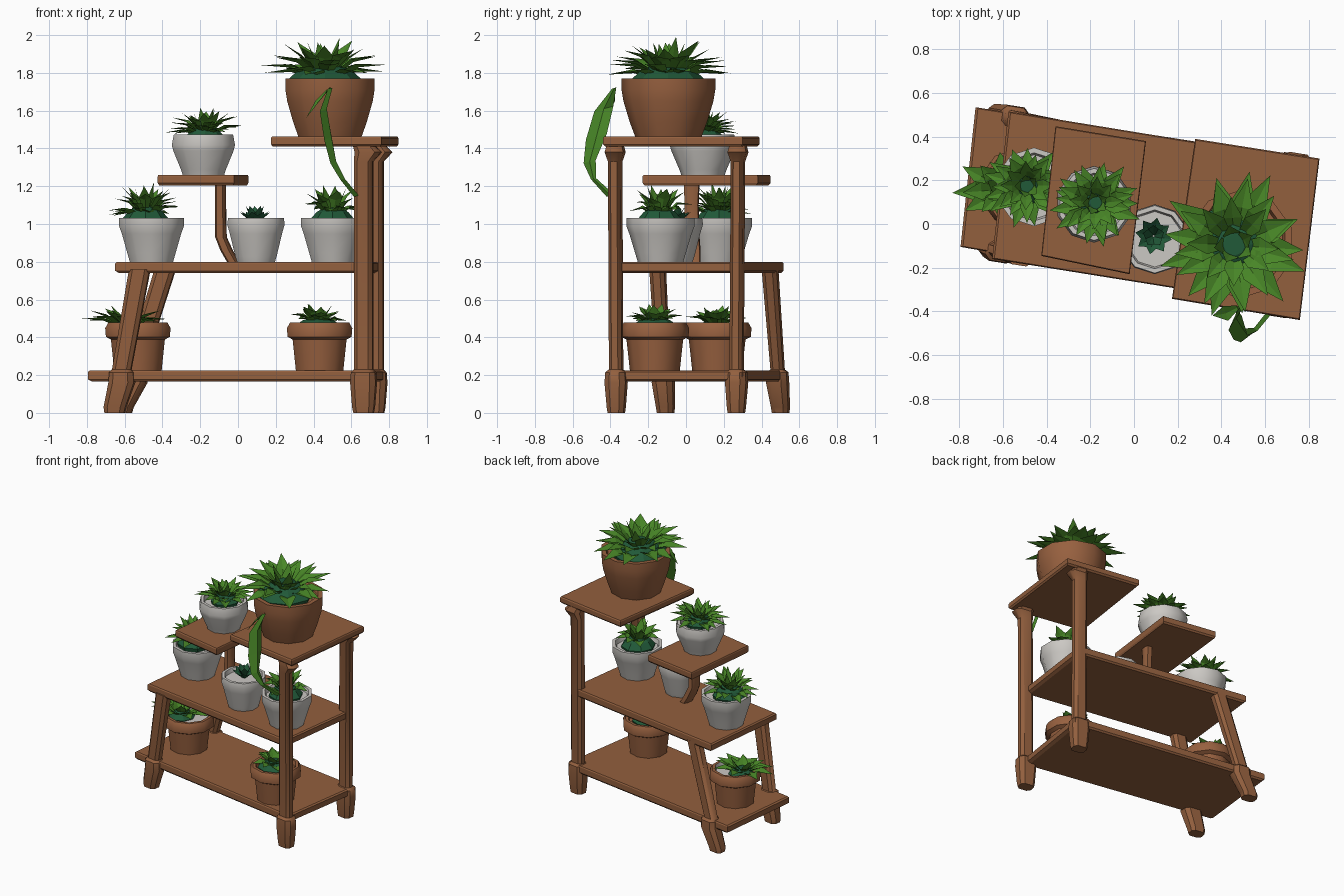
import bpy, bmesh, math, random
from mathutils import Vector

if "Cube" in bpy.data.objects:
    bpy.data.objects.remove(bpy.data.objects["Cube"])

random.seed(4)
YAW = math.radians(-9)          # the whole stand is turned slightly


def material(name, rgb):
    m = bpy.data.materials.new(name)
    m.diffuse_color = (*rgb, 1)
    m.use_nodes = True
    m.node_tree.nodes["Principled BSDF"].inputs["Base Color"].default_value = m.diffuse_color
    return m


WOOD = material("warm wood", (0.29, 0.115, 0.048))
CLAY = material("terracotta", (0.31, 0.118, 0.05))
WHITE = material("white ceramic", (0.60, 0.58, 0.55))
LEAF = material("leaf green", (0.065, 0.24, 0.02))
DARK = material("dark green", (0.015, 0.10, 0.04))


def finish(name, bm, mats, smooth=None, solid=True):
    if solid:
        bmesh.ops.recalc_face_normals(bm, faces=bm.faces)
    me = bpy.data.meshes.new(name)
    bm.to_mesh(me)
    bm.free()
    ob = bpy.data.objects.new(name, me)
    bpy.context.collection.objects.link(ob)
    for m in mats:
        me.materials.append(m)
    if smooth:
        bpy.ops.object.select_all(action='DESELECT')
        ob.select_set(True)
        bpy.context.view_layer.objects.active = ob
        bpy.ops.object.shade_smooth_by_angle(angle=math.radians(smooth))
    return ob


def loft(bm, rings, caps=True):
    """Skin a list of equal-length closed rings of points."""
    vs = [[bm.verts.new(p) for p in r] for r in rings]
    n = len(vs[0])
    for a, b in zip(vs, vs[1:]):
        for i in range(n):
            bm.faces.new((a[i], a[(i + 1) % n], b[(i + 1) % n], b[i]))
    if caps:
        bm.faces.new(vs[0][::-1])
        bm.faces.new(vs[-1])


def shelf(name, corners, z0, z1):
    bm = bmesh.new()
    c = sum((Vector(p) for p in corners), Vector((0, 0))) / 4
    rings = []
    for z, k in ((z0, 0.97), (z0 + 0.012, 1), (z1 - 0.008, 1), (z1, 0.985)):
        rings.append([(*(c + (Vector(p) - c) * k), z) for p in corners])
    loft(bm, rings)
    finish(name, bm, [WOOD])


def post(name, path):
    """Chamfered post: path entries are x, y, z, half width, half depth."""
    bm = bmesh.new()
    outline = ((1, .5), (.6, 1), (-.6, 1), (-1, .5), (-1, -.5), (-.6, -1), (.6, -1), (1, -.5))
    rings = []
    for x, y, z, w, d in path:
        rings.append([(x + u * w * math.cos(YAW) - v * d * math.sin(YAW),
                       y + u * w * math.sin(YAW) + v * d * math.cos(YAW), z) for u, v in outline])
    loft(bm, rings)
    finish(name, bm, [WOOD], 40)


def pot(name, x, y, z, profile, mat, inner=None):
    """Ten-sided pot; the profile is (radius, height), then a rim and a filled inside."""
    bm = bmesh.new()
    r, h = profile[-1]
    prof = list(profile) + [(r * 0.87, h), (r * 0.82, h - 0.03)]
    rings = [[(x + a * math.cos(t), y + a * math.sin(t), z + b)
              for t in (math.tau * (i + .5) / 10 for i in range(10))] for a, b in prof]
    loft(bm, rings)
    bm.faces.ensure_lookup_table()
    if inner:
        for f in bm.faces:
            if min(v.co.z for v in f.verts) > z + h - 0.035 and f.calc_center_median().z < z + h + .001 \
                    and max((v.co.xy - Vector((x, y))).length for v in f.verts) < r * 0.9:
                f.material_index = 1
    finish(name, bm, [mat, inner] if inner else [mat], 45)


def leaf(bm, base, mid, tip, w):
    """Pointed leaf folded along its middle."""
    base, mid, tip = Vector(base), Vector(mid), Vector(tip)
    along = tip - base
    side = along.cross(Vector((0, 0, 1))).normalized()
    fold = Vector((0, 0, -0.3 * w))
    q = base.lerp(mid, 0.1)
    p = [q + side * w * .3, q + fold, q - side * w * .3,
         mid + side * w, mid + fold, mid - side * w]
    a, b, c, d, e, f = [bm.verts.new(v) for v in p]
    t = bm.verts.new(tip)
    for vs in ((a, b, e, d), (b, c, f, e), (d, e, t), (e, f, t)):
        bm.faces.new(vs)


# leaf rings: count, reach, height of middle, height of tip (fractions)
FULL = ((13, 1.0, .36, .30), (11, .86, .55, .62), (8, .6, .62, .86), (5, .28, .55, .96))
SPARSE = ((8, 1.0, .5, .42), (7, .8, .6, .75), (5, .45, .6, .95))


def plant(name, x, y, z, rx, ry, h, rings, width, core):
    bm = bmesh.new()
    for k, (n, reach, zm, zt) in enumerate(rings):
        for i in range(n):
            t = math.tau * (i + 0.5 * (k % 2)) / n + random.uniform(-.15, .15)
            s = reach * random.uniform(.84, 1.0)
            dx, dy = rx * s * math.cos(t), ry * s * math.sin(t)
            j = random.uniform(-.14, .14 if zt < .8 else .04) * h
            leaf(bm, (x + dx * .06, y + dy * .06, z + h * .15),
                 (x + dx * .56, y + dy * .56, z + h * zm + j * .6),
                 (x + dx, y + dy, z + h * zt + j), width * (1 - .1 * k))
    finish(name + "_leaves", bm, [LEAF], solid=False)
    # dark heart under the leaves
    bm = bmesh.new()
    loft(bm, [[(x + a * core * math.cos(u), y + a * core * math.sin(u), z + b * h)
               for u in (math.tau * i / 8 for i in range(8))]
              for a, b in ((.9, -.1), (1, .1), (.7, .3), (.25, .45))])
    finish(name + "_heart", bm, [DARK])


# shelves
shelf("bottom_shelf", ((-.795, -.105), (.68, -.36), (.78, .30), (-.726, .535)), .165, .225)
shelf("middle_shelf", ((-.65, -.16), (.66, -.37), (.75, .30), (-.575, .516)), .74, .80)
shelf("small_upper_shelf", ((-.425, -.146), (-.02, -.23), (.055, .38), (-.36, .448)), 1.205, 1.26)
shelf("top_shelf", ((.174, -.343), (.76, -.44), (.85, .30), (.28, .39)), 1.41, 1.462)

# legs with thicker feet
for name, x, y, tx, ty, top in (("front_right_leg", .665, -.37, .665, -.375, 1.42),
                                ("back_right_leg", .72, .268, .72, .275, 1.42),
                                ("front_left_leg", -.615, -.12, -.52, -.15, .76),
                                ("back_left_leg", -.55, .485, -.385, .445, .76)):
    sx = (tx - x) / (top - .23)
    sy = (ty - y) / (top - .23)
    path = [(x - .21 * sx, y - .21 * sy, 0, .052, .042), (x - .2 * sx, y - .2 * sy, .03, .058, .046),
            (x, y, .16, .068, .056), (x, y, .215, .064, .052), (x, y, .23, .05, .034)]
    if top > 1:
        path += [(tx, ty, top - .09, .05, .034), (tx + .025, ty, top - .04, .07, .05)]
    path.append((tx, ty, top, .055, .04))
    post(name, path)

# curved support of the small shelf
post("small_shelf_support", ((-.02, .03, .79, .03, .045), (-.06, .03, .86, .03, .045),
                             (-.09, .03, .93, .028, .04), (-.092, .03, 1.1, .027, .035),
                             (-.092, .03, 1.215, .027, .04)))

# pots
BIG = ((.175, 0), (.205, .08), (.238, .19), (.248, .25), (.248, .31))
ROUND = ((.115, 0), (.125, .03), (.168, .13), (.176, .16), (.165, .215))
TALL = ((.12, 0), (.135, .05), (.165, .15), (.18, .19), (.18, .235))
CUP = ((.105, 0), (.115, .03), (.145, .15), (.16, .20), (.155, .235))
RIM = ((.132, 0), (.15, .165), (.178, .18), (.182, .225), (.165, .255))
pot("large_pot", .487, -.093, 1.46, BIG, CLAY)
pot("upper_white_pot", -.183, .09, 1.258, ROUND, WHITE)
pot("left_white_pot", -.458, .17, .798, TALL, WHITE)
pot("middle_white_pot", .095, -.07, .798, CUP, WHITE)
pot("right_white_pot", .505, -.135, .798, TALL, WHITE)
pot("lower_left_pot", -.53, .165, .223, RIM, CLAY, WHITE)
pot("lower_right_pot", .432, -.165, .223, RIM, CLAY)

# plants
plant("large_plant", .46, -.095, 1.735, .37, .37, .265, FULL, .058, .2)
plant("upper_plant", -.175, .095, 1.45, .22, .21, .17, FULL, .036, .1)
plant("left_plant", -.49, .175, 1.01, .22, .2, .21, FULL, .036, .12)
plant("right_plant", .50, -.14, 1.0, .18, .175, .21, SPARSE, .042, .12)
plant("lower_left_plant", -.59, .16, .44, .25, .17, .13, SPARSE, .045, .1)
plant("lower_right_plant", .425, -.165, .45, .165, .16, .13, SPARSE, .045, .12)

# small dark sprout in the middle pot
bm = bmesh.new()
for n, r, h in ((8, .085, .055), (5, .05, .085)):
    for i in range(n):
        t = math.tau * i / n + r * 7
        c, s = math.cos(t), math.sin(t)
        leaf(bm, (.09, -.055, 1.0), (.09 + .6 * r * c, -.055 + .6 * r * s, 1.01 + .6 * h),
             (.09 + r * c, -.055 + r * s, 1.01 + h), .026)
finish("sprout_leaves", bm, [DARK], solid=False)

# hanging vine: a ribbon of varying width, plus a side leaf
bm = bmesh.new()
side = Vector((.3, .9, .25)).normalized()
prev = None
for x, y, z, w in ((.48, -.38, 1.72, .012), (.45, -.435, 1.61, .055), (.475, -.475, 1.46, .06),
                   (.50, -.51, 1.33, .035), (.545, -.49, 1.24, .014), (.62, -.40, 1.15, .022)):
    p = Vector((x, y, z))
    cur = [bm.verts.new(p + side * w), bm.verts.new(p + Vector((.02, 0, 0))), bm.verts.new(p - side * w)]
    if prev:
        for i in (0, 1):
            bm.faces.new((prev[i], prev[i + 1], cur[i + 1], cur[i]))
    prev = cur
leaf(bm, (.48, -.38, 1.72), (.42, -.41, 1.65), (.36, -.42, 1.56), .035)
finish("hanging_vine", bm, [LEAF], solid=False)
